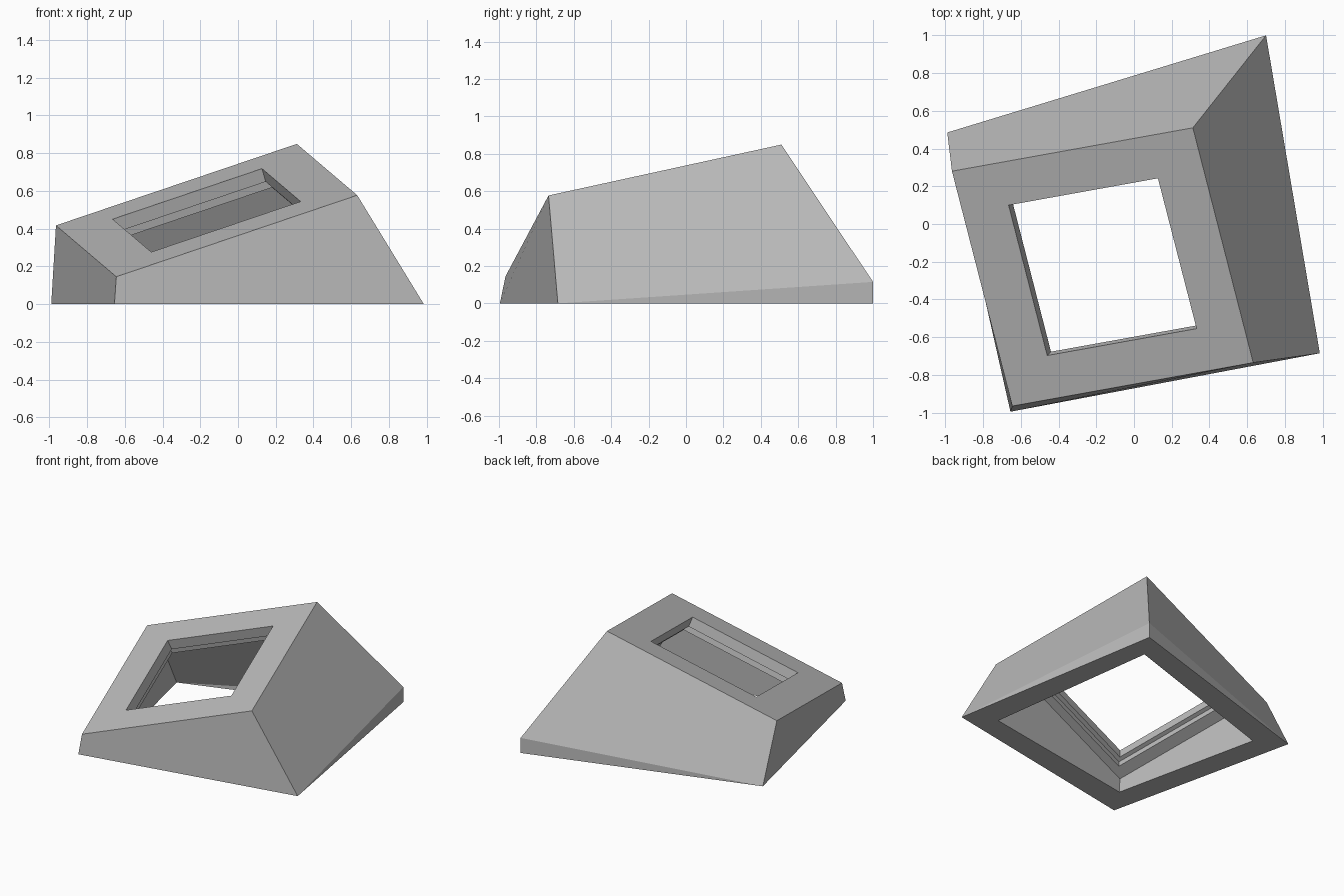
import bpy
import bmesh
from mathutils import Vector

cube = bpy.data.objects.get("Cube")
if cube:
    bpy.data.objects.remove(cube, do_unlink=True)

# Plain grey material
grey = bpy.data.materials.new("plain_grey")
grey.use_nodes = True
colour = (0.5, 0.5, 0.5, 1)
grey.diffuse_color = colour
grey.node_tree.nodes["Principled BSDF"].inputs["Base Color"].default_value = colour

# Sloping top plate: origin corner, two edge directions and inward normal
origin = Vector((-0.645, -0.965, 0.145))
across = Vector((1.277, 0.23, 0.432))
back = Vector((-0.32, 1.245, 0.272))
inward = -across.cross(back).normalized()

bm = bmesh.new()


def plate_loop(inset_x, inset_y, depth):
    """Four corners of a rectangle parallel to the top plate."""
    corners = ((inset_x, inset_y), (1 - inset_x, inset_y),
               (1 - inset_x, 1 - inset_y), (inset_x, 1 - inset_y))
    return [bm.verts.new(origin + across * a + back * b + inward * depth)
            for a, b in corners]


def base_loop(points):
    return [bm.verts.new((x, y, 0)) for x, y in points]


def bridge(first, second):
    for i in range(4):
        j = (i + 1) % 4
        bm.faces.new((first[i], first[j], second[j], second[i]))


def walls(base, top, knee_height):
    """Four sloping walls; the back corner rises upright to a knee first."""
    a, b, c, d = base
    knee = bm.verts.new(c.co + Vector((0, 0, knee_height)))
    bm.faces.new((b, c, knee))
    bm.faces.new((c, d, knee))
    bridge([a, b, knee, d], top)


# Outer and inner footprints
base_outer = base_loop([(-0.655, -0.995), (0.985, -0.685), (0.7, 1.0), (-0.99, 0.485)])
base_inner = base_loop([(-0.52, -0.777), (0.76, -0.559), (0.574, 0.797), (-0.772, 0.361)])

# Top plate, window with a wider rebate underneath, and the ceiling
top = plate_loop(0, 0, 0)
rim = plate_loop(0.19, 0.18, 0)
rim_low = plate_loop(0.19, 0.18, 0.075)
rebate_top = plate_loop(0.168, 0.157, 0.075)
rebate_low = plate_loop(0.168, 0.157, 0.125)
ceiling = plate_loop(0.1, 0.11, 0.125)

walls(base_outer, top, 0.115)
layers = [top, rim, rim_low, rebate_top, rebate_low, ceiling]
for first, second in zip(layers, layers[1:]):
    bridge(first, second)
walls(base_inner, ceiling, 0.1)
bridge(base_outer, base_inner)

bmesh.ops.recalc_face_normals(bm, faces=bm.faces)
mesh = bpy.data.meshes.new("sloped_housing")
bm.to_mesh(mesh)
bm.free()
mesh.materials.append(grey)
housing = bpy.data.objects.new("sloped_housing", mesh)
bpy.context.collection.objects.link(housing)
